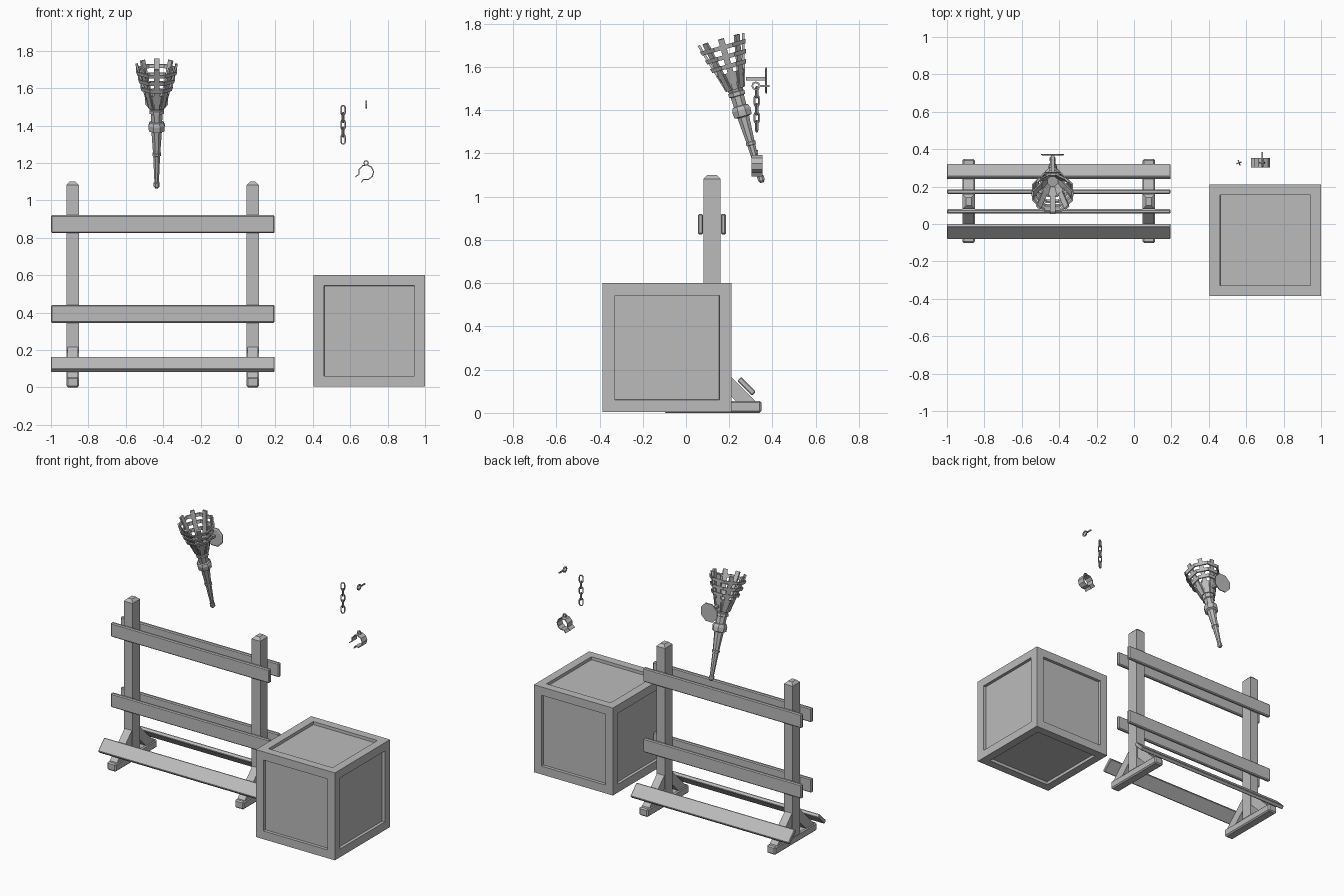
import bpy, bmesh, math
from mathutils import Matrix, Vector

cube = bpy.data.objects.get("Cube")
if cube:
    bpy.data.objects.remove(cube, do_unlink=True)

grey = bpy.data.materials.new("plain_grey")
grey.use_nodes = True
grey.diffuse_color = (0.5, 0.5, 0.5, 1)
grey.node_tree.nodes["Principled BSDF"].inputs["Base Color"].default_value = (0.5, 0.5, 0.5, 1)


def finish(name, bm, matrix=Matrix()):
    bmesh.ops.recalc_face_normals(bm, faces=bm.faces)
    mesh = bpy.data.meshes.new(name)
    bm.to_mesh(mesh)
    bm.free()
    mesh.materials.append(grey)
    obj = bpy.data.objects.new(name, mesh)
    obj.matrix_world = matrix
    bpy.context.collection.objects.link(obj)
    return obj


def box(name, center, size, tilt=0, bevel=0, matrix=Matrix()):
    bm = bmesh.new()
    bmesh.ops.create_cube(bm, size=1, matrix=Matrix.Diagonal((*size, 1)))
    if bevel:
        bmesh.ops.bevel(bm, geom=bm.edges[:], offset=bevel, segments=1, affect='EDGES')
    return finish(name, bm, matrix @ Matrix.Translation(center) @ Matrix.Rotation(tilt, 4, 'X'))


def prism(name, outline, x, width):
    """Extrude a y-z outline along x."""
    bm = bmesh.new()
    face = bm.faces.new([bm.verts.new((x - width / 2, y, z)) for y, z in outline])
    out = bmesh.ops.extrude_face_region(bm, geom=[face])
    bmesh.ops.translate(bm, vec=(width, 0, 0),
                        verts=[v for v in out["geom"] if isinstance(v, bmesh.types.BMVert)])
    return finish(name, bm)


def lathe(name, profile, sides, matrix, closed=False, phase=0.5):
    """Spin (radius, height) points into a faceted solid."""
    bm = bmesh.new()
    rings = [[bm.verts.new((r * math.sin((i + phase) * math.tau / sides),
                            -r * math.cos((i + phase) * math.tau / sides), h))
              for i in range(sides)] for r, h in profile]
    pairs = list(zip(rings, rings[1:]))
    if closed:
        pairs.append((rings[-1], rings[0]))
    else:
        bm.faces.new(rings[0])
        bm.faces.new(rings[-1])
    for a, b in pairs:
        for i in range(sides):
            j = (i + 1) % sides
            bm.faces.new((a[i], a[j], b[j], b[i]))
    return finish(name, bm, matrix)


def sweep(name, path, half_a, half_b, closed, matrix=Matrix(), sides=4):
    """Sweep a small section along a path in the local x-z plane."""
    bm = bmesh.new()
    count, rings = len(path), []
    for i, p in enumerate(path):
        before = path[i - 1] if closed or i else p
        after = path[(i + 1) % count] if closed or i < count - 1 else p
        t = (Vector(after) - Vector(before)).normalized()
        ring = []
        for k in range(sides):
            a = (k + 0.5) * math.tau / sides
            u, v = math.cos(a) * 1.414 * half_a, math.sin(a) * 1.414 * half_b
            ring.append(bm.verts.new((p[0] - t.y * u, v, p[1] + t.x * u)))
        rings.append(ring)
    for i in range(count if closed else count - 1):
        a, b = rings[i], rings[(i + 1) % count]
        for k in range(sides):
            m = (k + 1) % sides
            bm.faces.new((a[k], a[m], b[m], b[k]))
    if not closed:
        bm.faces.new(rings[0])
        bm.faces.new(rings[-1])
    return finish(name, bm, matrix)


def arc(cx, cz, rx, rz, start, end, steps):
    return [(cx + rx * math.cos(math.radians(start + (end - start) * i / steps)),
             cz + rz * math.sin(math.radians(start + (end - start) * i / steps)))
            for i in range(steps + 1)]


# Crate with a recessed panel on every side
bm = bmesh.new()
bmesh.ops.create_cube(bm, size=0.596)
bmesh.ops.inset_individual(bm, faces=bm.faces[:], thickness=0.08)
panels = [f for f in bm.faces if all(abs(c) < 0.25 for v in f.verts
          for c in sorted(v.co, key=abs)[:2])]
bmesh.ops.inset_individual(bm, faces=panels, thickness=0.001, depth=-0.02)
finish("crate", bm, Matrix.Translation((0.702, -0.087, 0.302)))

# Fence frame: posts, feet and diagonal braces
MID = 0.12
for side, x in (("right", -0.884), ("left", 0.079)):
    bm = bmesh.new()
    bmesh.ops.create_cube(bm, size=1, matrix=Matrix.Translation((x, MID, 0.575))
                          @ Matrix.Diagonal((0.066, 0.08, 1.05, 1)))
    top = [e for e in bm.edges if all(v.co.z > 1 for v in e.verts)]
    bmesh.ops.bevel(bm, geom=top, offset=0.018, segments=1, affect='EDGES')
    finish(side + "_post", bm)
    box(side + "_foot", (x, MID + 0.003, 0.028), (0.066, 0.45, 0.055), bevel=0.008)
    for end, s in (("front", -1), ("back", 1)):
        outline = [(0.03, 0.225), (0.205, 0.05), (0.115, 0.05), (0.03, 0.135)]
        prism(f"{side}_{end}_brace", [(MID + s * y, z) for y, z in outline], x, 0.055)

# Fence boards: two upright pairs and a slanted pair
for end, s in (("front", -1), ("back", 1)):
    for level, z in (("upper", 0.873), ("middle", 0.393)):
        box(f"{end}_{level}_board", (-0.402, MID + s * 0.053, z), (1.196, 0.024, 0.095), bevel=0.006)
    box(f"{end}_slanted_board", (-0.402, MID + s * 0.16, 0.123), (1.196, 0.025, 0.096),
        tilt=s * math.pi / 4, bevel=0.004)

# Tilted torch: handle, cup, ribs and bands
SIDES = 8
torch = Matrix.Translation((-0.435, 0.352, 1.065)) @ Matrix.Rotation(math.radians(16), 4, 'X')
lathe("torch_handle", [(0.008, 0), (0.017, 0.012), (0.017, 0.03), (0.013, 0.035), (0.02, 0.18),
                       (0.025, 0.182), (0.025, 0.195), (0.021, 0.197), (0.03, 0.315),
                       (0.045, 0.32), (0.047, 0.35), (0.04, 0.367), (0.032, 0.37),
                       (0.034, 0.42)], SIDES, torch)
lathe("torch_cup", [(0.034, 0.415), (0.042, 0.418), (0.042, 0.435), (0.036, 0.438), (0.07, 0.53),
                    (0.06, 0.53), (0.03, 0.45)], SIDES, torch)
low, high = Vector((0, -0.04, 0.45)), Vector((0, -0.107, 0.69))
slope = math.atan2(high.z - low.z, -(high.y - low.y))
for i in range(SIDES):
    turn = torch @ Matrix.Rotation(i * math.tau / SIDES, 4, 'Z')
    box(f"torch_rib_{i + 1}", (low + high) / 2, (0.028, 0.012, (high - low).length),
        tilt=math.pi / 2 - slope, matrix=turn)
for i, (r, h) in enumerate(((0.088, 0.55), (0.101, 0.595), (0.113, 0.64))):
    lathe(f"torch_band_{i + 1}", [(r, h), (r + 0.006, h + 0.02), (r - 0.003, h + 0.02),
                                  (r - 0.009, h)], SIDES, torch, closed=True)

# Wall plate behind the torch with its arm
lathe("wall_plate", [(0.066, 0), (0.066, 0.006), (0.056, 0.01)], 8,
      Matrix.Translation((-0.435, 0.375, 1.537)) @ Matrix.Rotation(math.pi / 2, 4, 'X'))
box("wall_plate_arm", (-0.435, 0.325, 1.545), (0.018, 0.095, 0.015))

# Hanging chain
for i in range(5):
    turn = Matrix.Rotation(math.radians(20 + 90 * (i % 2)), 4, 'Z')
    loop = arc(0, 0.014, 0.0115, 0.0115, 0, 180, 4) + arc(0, -0.014, 0.0115, 0.0115, 180, 360, 4)
    sweep(f"chain_link_{i + 1}", loop, 0.0032, 0.0032, True,
          Matrix.Translation((0.562, 0.327, 1.482 - 0.039 * i)) @ turn)

# Eye pin
quarter = Matrix.Rotation(math.pi / 2, 4, 'Z')
sweep("eye_pin_ring", arc(0, 0, 0.017, 0.017, 0, 315, 7), 0.004, 0.004, True,
      Matrix.Translation((0.687, 0.323, 1.512)) @ quarter)
box("eye_pin_shaft", (0.687, 0.362, 1.512), (0.008, 0.046, 0.008))

# Open clamp with flared lips and a hanging loop
path = [(0.627, 1.125), (0.645, 1.132)] + arc(0.685, 1.15, 0.04, 0.04, 195, -110, 8) + [(0.66, 1.096)]
sweep("clamp_band", path[:1] + path[2:], 0.003, 0.026, False, Matrix.Translation((0, 0.328, 0)))
sweep("clamp_loop", arc(0.685, 1.2, 0.012, 0.012, 0, 315, 7), 0.003, 0.004, True,
      Matrix.Translation((0, 0.328, 0)))
